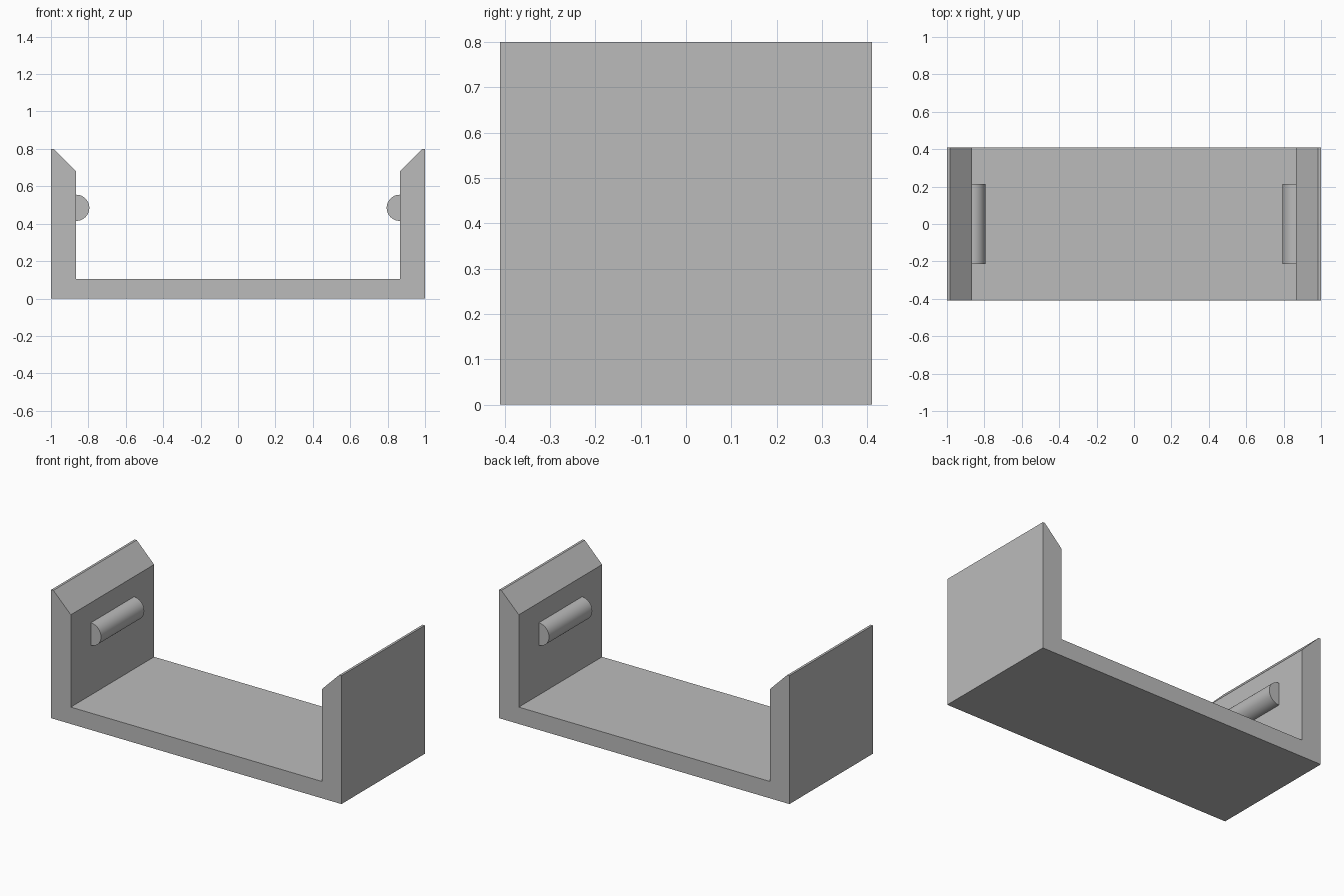
import bpy
import bmesh
import math

cube = bpy.data.objects.get("Cube")
if cube:
    bpy.data.objects.remove(cube, do_unlink=True)

grey = bpy.data.materials.new("plain grey")
grey.use_nodes = True
colour = (0.5, 0.5, 0.5, 1.0)
grey.diffuse_color = colour
grey.node_tree.nodes["Principled BSDF"].inputs["Base Color"].default_value = colour


def extrude_profile(name, points, y_front, y_back):
    """Extrude a closed x-z profile along y into a solid object."""
    bm = bmesh.new()
    face = bm.faces.new([bm.verts.new((x, y_front, z)) for x, z in points])
    result = bmesh.ops.extrude_face_region(bm, geom=[face])
    moved = [v for v in result["geom"] if isinstance(v, bmesh.types.BMVert)]
    bmesh.ops.translate(bm, verts=moved, vec=(0, y_back - y_front, 0))
    bmesh.ops.recalc_face_normals(bm, faces=bm.faces)
    mesh = bpy.data.meshes.new(name)
    bm.to_mesh(mesh)
    bm.free()
    mesh.materials.append(grey)
    obj = bpy.data.objects.new(name, mesh)
    bpy.context.collection.objects.link(obj)
    return obj


# U-shaped bracket with inward-sloping chamfers on the wall tops
INNER = 0.865
half = [(1, 0), (1, 0.8), (0.985, 0.8), (INNER, 0.68), (INNER, 0.105)]
profile = half + [(-x, z) for x, z in reversed(half)]
extrude_profile("bracket", profile, -0.41, 0.41)

# Half-round retaining ridge on the inside of each wall
RADIUS, HEIGHT, STEPS = 0.07, 0.485, 32
for side, label in ((1, "left"), (-1, "right")):
    arc = []
    for i in range(STEPS + 1):
        a = math.pi * i / STEPS
        arc.append((side * (INNER - RADIUS * math.sin(a)),
                    HEIGHT + RADIUS * math.cos(a)))
    ridge = extrude_profile(label + "_ridge", arc, -0.213, 0.213)
    bpy.ops.object.select_all(action="DESELECT")
    ridge.select_set(True)
    bpy.context.view_layer.objects.active = ridge
    bpy.ops.object.shade_smooth_by_angle(angle=math.radians(30))
